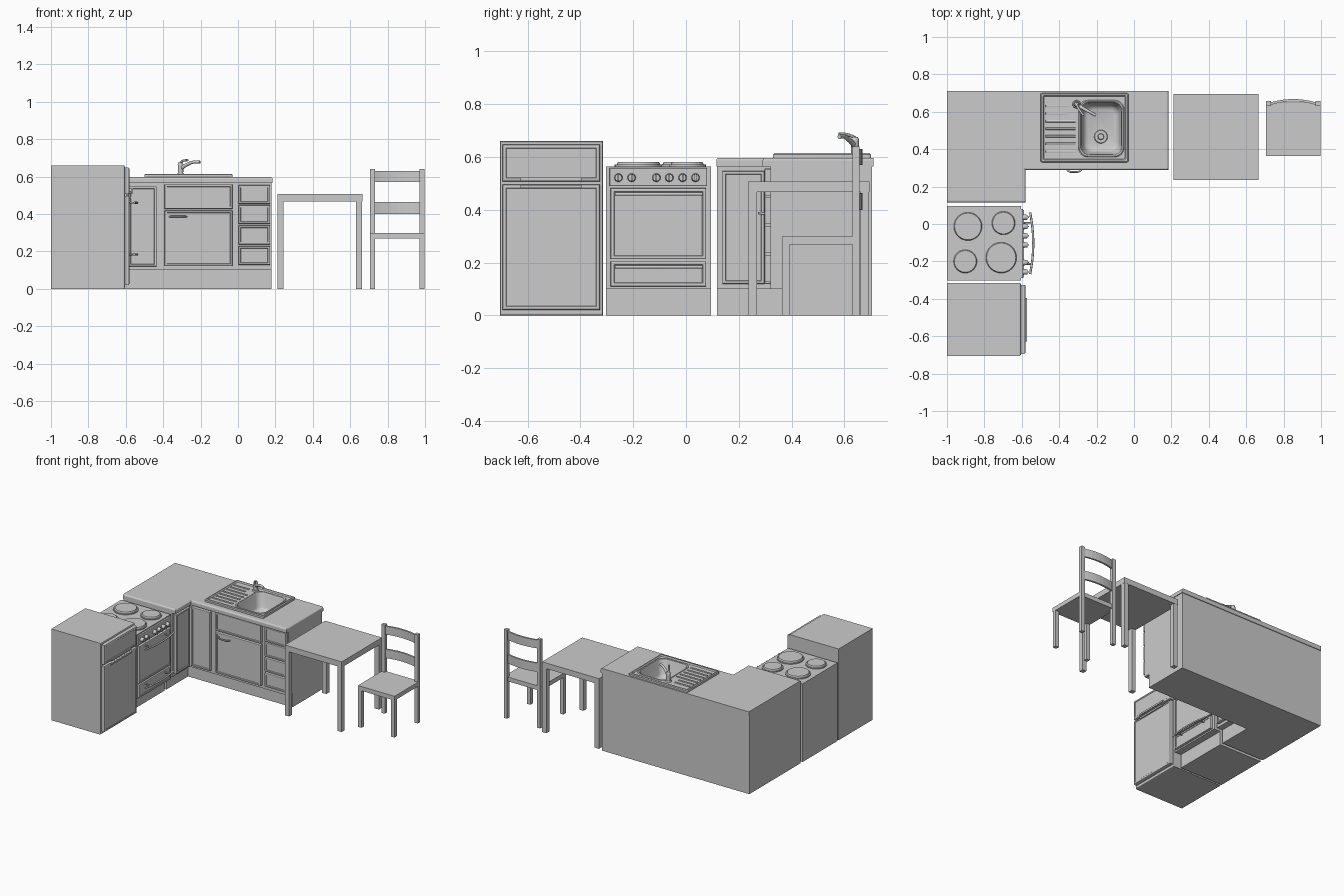
import bpy, bmesh, math
from mathutils import Vector, Matrix

if "Cube" in bpy.data.objects:
    bpy.data.objects.remove(bpy.data.objects["Cube"])


def finish(name, bm, smooth=False):
    bmesh.ops.recalc_face_normals(bm, faces=bm.faces)
    me = bpy.data.meshes.new(name)
    bm.to_mesh(me)
    bm.free()
    ob = bpy.data.objects.new(name, me)
    bpy.context.collection.objects.link(ob)
    if smooth:
        bpy.ops.object.select_all(action='DESELECT')
        bpy.context.view_layer.objects.active = ob
        ob.select_set(True)
        bpy.ops.object.shade_smooth_by_angle(angle=math.radians(35))
    return ob


def cube_bm(x0, x1, y0, y1, z0, z1):
    bm = bmesh.new()
    m = Matrix.Translation(((x0 + x1) / 2, (y0 + y1) / 2, (z0 + z1) / 2)) @ Matrix.Diagonal((x1 - x0, y1 - y0, z1 - z0, 1))
    bmesh.ops.create_cube(bm, size=1, matrix=m)
    return bm


def box(name, *b):
    return finish(name, cube_bm(*b))


def panel(name, facing, base, u0, u1, z0, z1, thick=0.02, frame=0.012, depth=-0.006, bevel=0.004):
    """Door or drawer front with a bevelled edge and an inset field."""
    if facing == 'x':
        bm, n = cube_bm(base, base + thick, u0, u1, z0, z1), Vector((1, 0, 0))
    else:
        bm, n = cube_bm(u0, u1, base - thick, base, z0, z1), Vector((0, -1, 0))
    bm.normal_update()
    front = max(bm.faces, key=lambda f: f.normal.dot(n))
    bmesh.ops.bevel(bm, geom=list(front.edges), offset=bevel, segments=2, affect='EDGES', profile=0.5)
    bm.normal_update()
    front = max((f for f in bm.faces if f.normal.dot(n) > 0.99), key=lambda f: f.calc_area())
    if frame:
        bmesh.ops.inset_region(bm, faces=[front], thickness=frame)
        bmesh.ops.inset_region(bm, faces=[front], thickness=0.003, depth=depth)
    return finish(name, bm)


def prism(name, pts, z0, z1, bevel=0, edge_test=None):
    bm = bmesh.new()
    f = bm.faces.new([bm.verts.new((x, y, z0)) for x, y in pts])
    r = bmesh.ops.extrude_face_region(bm, geom=[f])
    bmesh.ops.translate(bm, verts=[v for v in r['geom'] if isinstance(v, bmesh.types.BMVert)], vec=(0, 0, z1 - z0))
    if bevel:
        es = [e for e in bm.edges if all(abs(v.co.z - z1) < 1e-5 for v in e.verts) and edge_test((e.verts[0].co + e.verts[1].co) / 2)]
        bmesh.ops.bevel(bm, geom=es, offset=bevel, segments=3, affect='EDGES', profile=0.5)
    return finish(name, bm)


def cyl(name, loc, r, h, axis='z', r2=None, n=32, bevel=0):
    bm = bmesh.new()
    rot = Matrix.Rotation(math.pi / 2, 4, 'Y') if axis == 'x' else Matrix()
    bmesh.ops.create_cone(bm, cap_ends=True, segments=n, radius1=r, radius2=r if r2 is None else r2, depth=h,
                          matrix=Matrix.Translation(loc) @ rot)
    return finish(name, bm, True)


def tube(name, pts, radius, radii=None):
    """Smooth bent rod through the points."""
    cu = bpy.data.curves.new(name, 'CURVE')
    cu.dimensions, cu.bevel_depth, cu.bevel_resolution, cu.use_fill_caps = '3D', radius, 3, True
    sp = cu.splines.new('BEZIER')
    sp.resolution_u = 8
    sp.bezier_points.add(len(pts) - 1)
    for i, (bp, p) in enumerate(zip(sp.bezier_points, pts)):
        bp.co, bp.handle_left_type, bp.handle_right_type = p, 'AUTO', 'AUTO'
        bp.radius = radii[i] if radii else 1
    ob = bpy.data.objects.new(name, cu)
    bpy.context.collection.objects.link(ob)
    return ob


def rrect(x0, x1, y0, y1, r, z, n=6):
    out = []
    for k, (cx, cy) in enumerate([(x1 - r, y1 - r), (x0 + r, y1 - r), (x0 + r, y0 + r), (x1 - r, y0 + r)]):
        for i in range(n + 1):
            a = math.pi / 2 * (k + i / n)
            out.append((cx + r * math.cos(a), cy + r * math.sin(a), z))
    return out


# Fridge: body, two doors, handles
bm = cube_bm(-1, -0.605, -0.705, -0.315, 0, 0.66)
bmesh.ops.bevel(bm, geom=[e for e in bm.edges if all(v.co.x > -0.7 for v in e.verts)], offset=0.007, segments=2, affect='EDGES', profile=0.5)
finish("fridge_body", bm)
panel("freezer_door", 'x', -0.607, -0.695, -0.325, 0.507, 0.648, 0.027, 0.008, -0.002, 0.008)
panel("fridge_door", 'x', -0.607, -0.695, -0.325, 0.02, 0.497, 0.027, 0.008, -0.002, 0.008)
for nm, z in (("freezer_handle", 0.51), ("fridge_handle", 0.482)):
    box(nm, -0.585, -0.573, -0.627, -0.396, z, z + 0.012)

# Stove: body, recessed plinth, oven door, drawer, control panel
box("stove_body", -1, -0.605, -0.303, 0.095, 0.1, 0.565)
box("stove_plinth", -1, -0.655, -0.303, 0.095, 0, 0.1)
panel("control_panel", 'x', -0.605, -0.290, 0.08, 0.49, 0.558, 0.012, 0)
panel("oven_door", 'x', -0.605, -0.286, 0.076, 0.213, 0.482, 0.018, 0.012, -0.003)
panel("stove_drawer", 'x', -0.605, -0.286, 0.076, 0.11, 0.205, 0.018, 0.012, -0.003)
for i, y in enumerate((-0.256, -0.206, -0.112, -0.063, -0.013, 0.036)):
    cyl(f"knob_{i}", (-0.582, y, 0.522), 0.016, 0.024, 'x', 0.013, 24)
    box(f"knob_grip_{i}", -0.572, -0.562, y - 0.003, y + 0.003, 0.509, 0.535)
for nm, z in (("oven_handle", 0.46), ("drawer_handle", 0.184)):
    arc = [(-0.555 + 0.016 * (1 - t * t), -0.103 + 0.165 * t, z) for t in (-1, -0.5, 0, 0.5, 1)]
    tube(nm, arc, 0.006)
    for s in (-1, 1):
        tube(f"{nm}_post", [(-0.59, -0.103 + s * 0.11, z), (-0.55, -0.103 + s * 0.11, z)], 0.005)
for i, (x, y, r) in enumerate(((-0.888, -0.013, 0.083), (-0.698, 0.005, 0.07), (-0.902, -0.2, 0.07), (-0.71, -0.18, 0.09))):
    cyl(f"burner_rim_{i}", (x, y, 0.568), r, 0.008)
    cyl(f"burner_{i}", (x, y, 0.575), r - 0.006, 0.012, 'z', r - 0.012)

# Corner cabinet: body, plinth, worktop
body = prism("cabinet_body", [(-1, 0.118), (-0.61, 0.118), (-0.61, 0.32), (0.18, 0.32), (0.18, 0.705), (-1, 0.705)], 0.1, 0.57)
prism("cabinet_plinth", [(-1, 0.118), (-0.655, 0.118), (-0.655, 0.365), (0.18, 0.365), (0.18, 0.705), (-1, 0.705)], 0, 0.1)
top = prism("worktop", [(-1, 0.115), (-0.58, 0.115), (-0.58, 0.29), (0.185, 0.29), (0.185, 0.71), (-1, 0.71)], 0.565, 0.597,
            0.01, lambda c: c.x > -0.99 and c.y < 0.7)

# Basin opening cut through worktop and body
bm = bmesh.new()
f = bm.faces.new([bm.verts.new(p) for p in rrect(-0.302, -0.048, 0.353, 0.667, 0.045, 0.46)])
r = bmesh.ops.extrude_face_region(bm, geom=[f])
bmesh.ops.translate(bm, verts=[v for v in r['geom'] if isinstance(v, bmesh.types.BMVert)], vec=(0, 0, 0.2))
cutter = finish("basin_cutter", bm)
cutter.hide_render = True
cutter.hide_viewport = False
cutter.display_type = 'WIRE'
for ob in (body, top):
    md = ob.modifiers.new("basin_hole", 'BOOLEAN')
    md.operation, md.solver, md.object = 'DIFFERENCE', 'EXACT', cutter
    bpy.ops.object.select_all(action='DESELECT')
    bpy.context.view_layer.objects.active = ob
    ob.select_set(True)
    bpy.ops.object.modifier_apply(modifier=md.name)
bpy.data.objects.remove(cutter)

# Cabinet fronts
panel("corner_door_left", 'x', -0.61, 0.138, 0.297, 0.12, 0.547, 0.022, 0.01)
panel("corner_door_right", 'y', 0.32, -0.585, -0.435, 0.12, 0.547, 0.022, 0.01)
panel("sink_front", 'y', 0.32, -0.392, -0.03, 0.428, 0.558, 0.022, 0.01)
panel("sink_door", 'y', 0.32, -0.392, -0.03, 0.122, 0.418, 0.022, 0.01)
for i, z in enumerate((0.128, 0.238, 0.347, 0.454)):
    panel(f"drawer_{i}", 'y', 0.32, 0.003, 0.172, z, z + 0.1, 0.022, 0.01)
tube("sink_door_handle", [(-0.365, 0.303, 0.385), (-0.35, 0.283, 0.387), (-0.32, 0.278, 0.387), (-0.29, 0.283, 0.387), (-0.275, 0.303, 0.385)], 0.005)

# Sink: rim, drainer deck and basin as one lofted surface
def plate(i, z):
    return rrect(-0.5 + i, -0.03 - i, 0.33 + i, 0.7 - i, 0.008, z)
def basin(i, z, r):
    return rrect(-0.297 + i, -0.053 - i, 0.358 + i, 0.662 - i, r, z)
loops = [plate(0, 0.595), plate(0, 0.61), plate(0.005, 0.615), plate(0.013, 0.615), plate(0.018, 0.607),
         basin(0, 0.607, 0.05), basin(0.004, 0.611, 0.05), basin(0.01, 0.608, 0.05), basin(0.016, 0.595, 0.045),
         basin(0.026, 0.51, 0.045), basin(0.034, 0.496, 0.045), basin(0.05, 0.488, 0.035)]
bm = bmesh.new()
rings = [[bm.verts.new(p) for p in lp] for lp in loops]
for a, b in zip(rings, rings[1:]):
    for i in range(len(a)):
        j = (i + 1) % len(a)
        bm.faces.new((a[i], a[j], b[j], b[i]))
bm.faces.new(rings[-1])
finish("sink", bm, True)
cyl("drain_ring", (-0.177, 0.467, 0.49), 0.037, 0.008, 'z', 0.033)
cyl("drain_plug", (-0.177, 0.467, 0.497), 0.018, 0.012, 'z', 0.014)
for i in range(7):
    y, x1 = 0.388 + 0.0405 * i, -0.312 if i < 5 else -0.355
    bm = cube_bm(-0.472, x1, y - 0.006, y + 0.006, 0.604, 0.613)
    bmesh.ops.bevel(bm, geom=[e for e in bm.edges if all(v.co.z > 0.61 for v in e.verts)], offset=0.004, segments=2, affect='EDGES', profile=0.5)
    finish(f"drainer_rib_{i}", bm)

# Mixer tap
cyl("tap_base", (-0.307, 0.64, 0.61), 0.023, 0.012, 'z', 0.019)
cyl("tap_column", (-0.307, 0.64, 0.637), 0.014, 0.056, 'z', 0.015)
tube("tap_spout", [(-0.307, 0.64, 0.642), (-0.275, 0.62, 0.663), (-0.235, 0.598, 0.678), (-0.204, 0.581, 0.677)], 0.009, [1.2, 1, 0.9, 0.9])
cyl("tap_cap", (-0.307, 0.64, 0.67), 0.016, 0.014, 'z', 0.011)
tube("tap_lever", [(-0.31, 0.642, 0.672), (-0.295, 0.615, 0.684), (-0.27, 0.58, 0.688)], 0.006)

# Table
box("table_top", 0.21, 0.665, 0.235, 0.695, 0.467, 0.508)
for x in (0.211, 0.631):
    for y in (0.236, 0.661):
        box("table_leg", x, x + 0.033, y, y + 0.033, 0, 0.468)

# Chair: seat, legs, back posts and bowed slats
box("chair_seat", 0.705, 0.998, 0.363, 0.65, 0.268, 0.299)
for x in (0.706, 0.97):
    box("chair_front_leg", x, x + 0.027, 0.364, 0.392, 0, 0.27)
    box("chair_back_post", x, x + 0.027, 0.63, 0.657, 0, 0.64)
for z0, z1 in ((0.57, 0.63), (0.4, 0.463)):
    ts = [-1 + i / 4 for i in range(9)]
    arc = [(0.8515 + 0.122 * t, 0.65 + 0.018 * (1 - t * t)) for t in ts]
    prism("chair_back_slat", arc + [(x, y - 0.013) for x, y in reversed(arc)], z0, z1)
